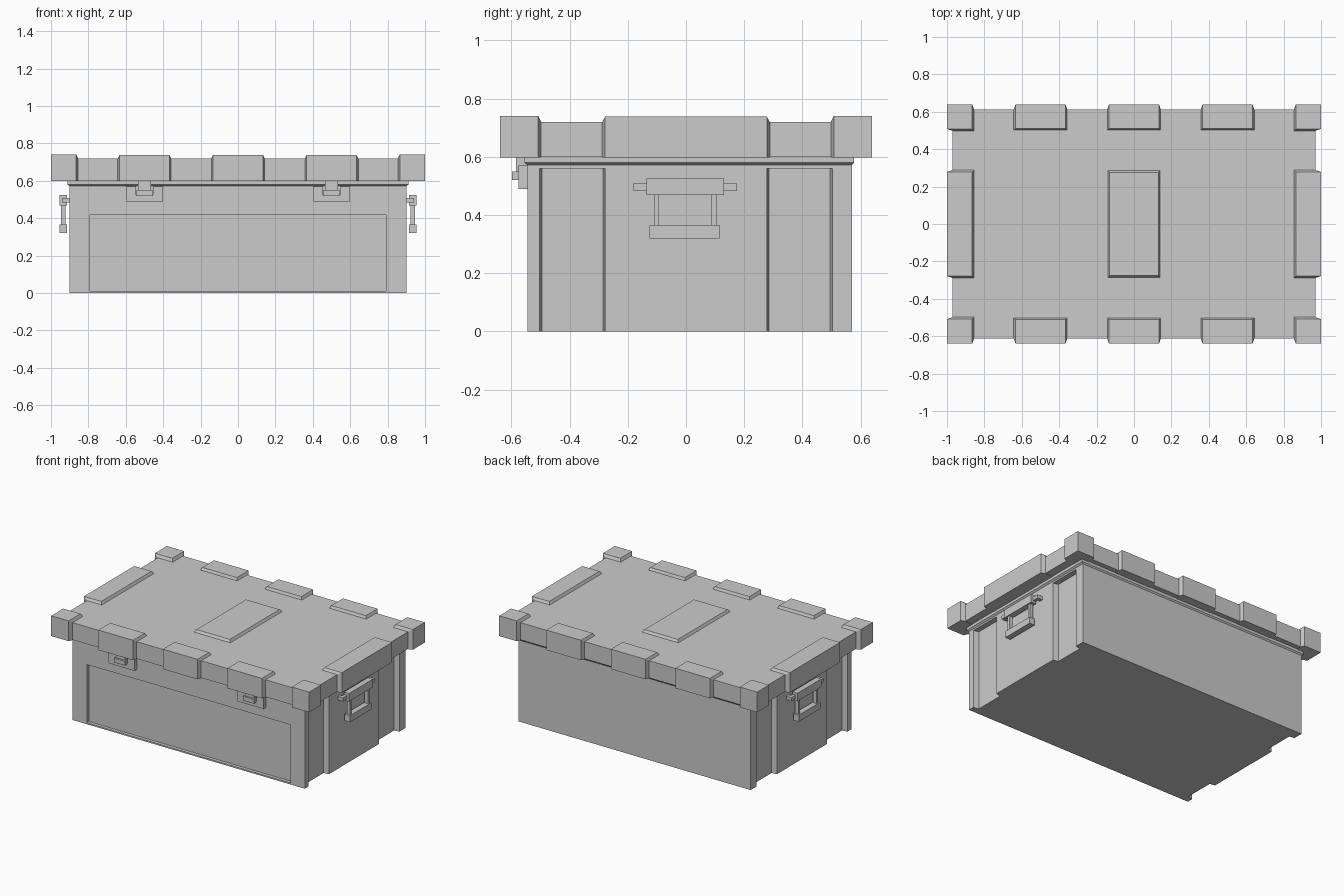
import bpy, bmesh
from itertools import product

if "Cube" in bpy.data.objects:
    bpy.data.objects.remove(bpy.data.objects["Cube"])


def finish(bm, name):
    bmesh.ops.recalc_face_normals(bm, faces=bm.faces)
    me = bpy.data.meshes.new(name)
    bm.to_mesh(me)
    bm.free()
    ob = bpy.data.objects.new(name, me)
    bpy.context.collection.objects.link(ob)
    return ob


def hull(name, *boxes):
    """Convex solid around one or more boxes (x0, x1, y0, y1, z0, z1)."""
    bm = bmesh.new()
    pts = {p for b in boxes for p in product(b[0:2], b[2:4], b[4:6])}
    for p in sorted(pts):
        bm.verts.new(p)
    res = bmesh.ops.convex_hull(bm, input=bm.verts)
    junk = [v for v in bm.verts if not v.link_faces]
    bmesh.ops.delete(bm, geom=junk, context='VERTS')
    bmesh.ops.dissolve_limit(bm, angle_limit=0.01, verts=bm.verts, edges=bm.edges)
    return finish(bm, name)


def flip_x(b):
    return (-b[1], -b[0]) + tuple(b[2:])


def flip_y(b):
    return (b[0], b[1], -b[3], -b[2], b[4], b[5])


def both_sides(name, *boxes):
    hull(name + "_right", *boxes)
    hull(name + "_left", *[flip_x(b) for b in boxes])


def prism(name, pts, z0, z1):
    bm = bmesh.new()
    f = bm.faces.new([bm.verts.new((x, y, z0)) for x, y in pts])
    ext = bmesh.ops.extrude_face_region(bm, geom=[f], use_keep_orig=True)
    for v in ext["geom"]:
        if isinstance(v, bmesh.types.BMVert):
            v.co.z = z1
    return finish(bm, name)


# Box body with vertical grooves down both ends
side = [(.9, -.545), (.9, -.503), (.862, -.495), (.862, -.285), (.9, -.278),
        (.9, .278), (.862, .285), (.862, .495), (.9, .503), (.9, .57)]
body = prism("box_body", side + [(-x, y) for x, y in reversed(side)], 0, .56)

# Recessed front panel
cutter = hull("panel_cutter", (-.79, .79, -.7, -.522, .01, .418))
cutter.hide_render = True
mod = body.modifiers.new("panel", 'BOOLEAN')
mod.operation = 'DIFFERENCE'
mod.solver = 'EXACT'
mod.object = cutter
bpy.context.view_layer.objects.active = body
bpy.ops.object.modifier_apply(modifier="panel")
bpy.data.objects.remove(cutter)

# Body top band and flared rim
hull("body_top_band", (-.9, .9, -.545, .57, .56, .572))
hull("body_rim", (-.9, .9, -.545, .57, .571, .58), (-.912, .912, -.556, .578, .58, .602))

# Lid slab
hull("lid", (-.97, .97, -.612, .612, .6, .72))

# Lid centre pad
hull("lid_centre_pad", (-.13, .13, -.275, .275, .7, .737), (-.14, .14, -.285, .285, .7, .72))

# Lid corner blocks
outer, inner = (.865, 1, .508, .64, .598, .74), (.855, .97, .498, .612, .598, .72)
both_sides("lid_corner_back", outer, inner)
both_sides("lid_corner_front", flip_y(outer), flip_y(inner))

# Lid edge blocks, front and back
for i, cx in enumerate((-.5, 0, .5)):
    outer = (cx - .134, cx + .134, .51, .64, .598, .738)
    inner = (cx - .143, cx + .143, .502, .612, .598, .72)
    hull(f"lid_back_block_{i + 1}", outer, inner)
    hull(f"lid_front_block_{i + 1}", flip_y(outer), flip_y(inner))

# Lid end blocks
both_sides("lid_end_block", (.865, 1, -.278, .278, .598, .738), (.855, .97, -.288, .288, .598, .72))

# Latches: back plate in a U shape, tongue and hook
for b, n in (((.4, .6, -.575, -.54, .49, .525), "latch_plate_lower"),
             ((.4, .455, -.575, -.54, .525, .57), "latch_plate_inner"),
             ((.545, .6, -.575, -.54, .525, .57), "latch_plate_outer"),
             ((.465, .535, -.585, -.54, .53, .605), "latch_tongue"),
             ((.457, .543, -.598, -.57, .52, .55), "latch_hook")):
    both_sides(n, b)

# End handles: mounts, hinge bar, legs, grip
for b, n in (((.89, .94, -.18, -.155, .483, .508), "handle_mount_front"),
             ((.89, .94, .15, .175, .483, .508), "handle_mount_back"),
             ((.918, .94, -.18, .175, .483, .508), "handle_pin"),
             ((.915, .955, -.135, .13, .468, .525), "handle_hinge_bar"),
             ((.921, .947, -.11, -.093, .36, .47), "handle_leg_front"),
             ((.921, .947, .088, .107, .36, .47), "handle_leg_back"),
             ((.915, .955, -.125, .115, .32, .366), "handle_grip")):
    both_sides(n, b)
